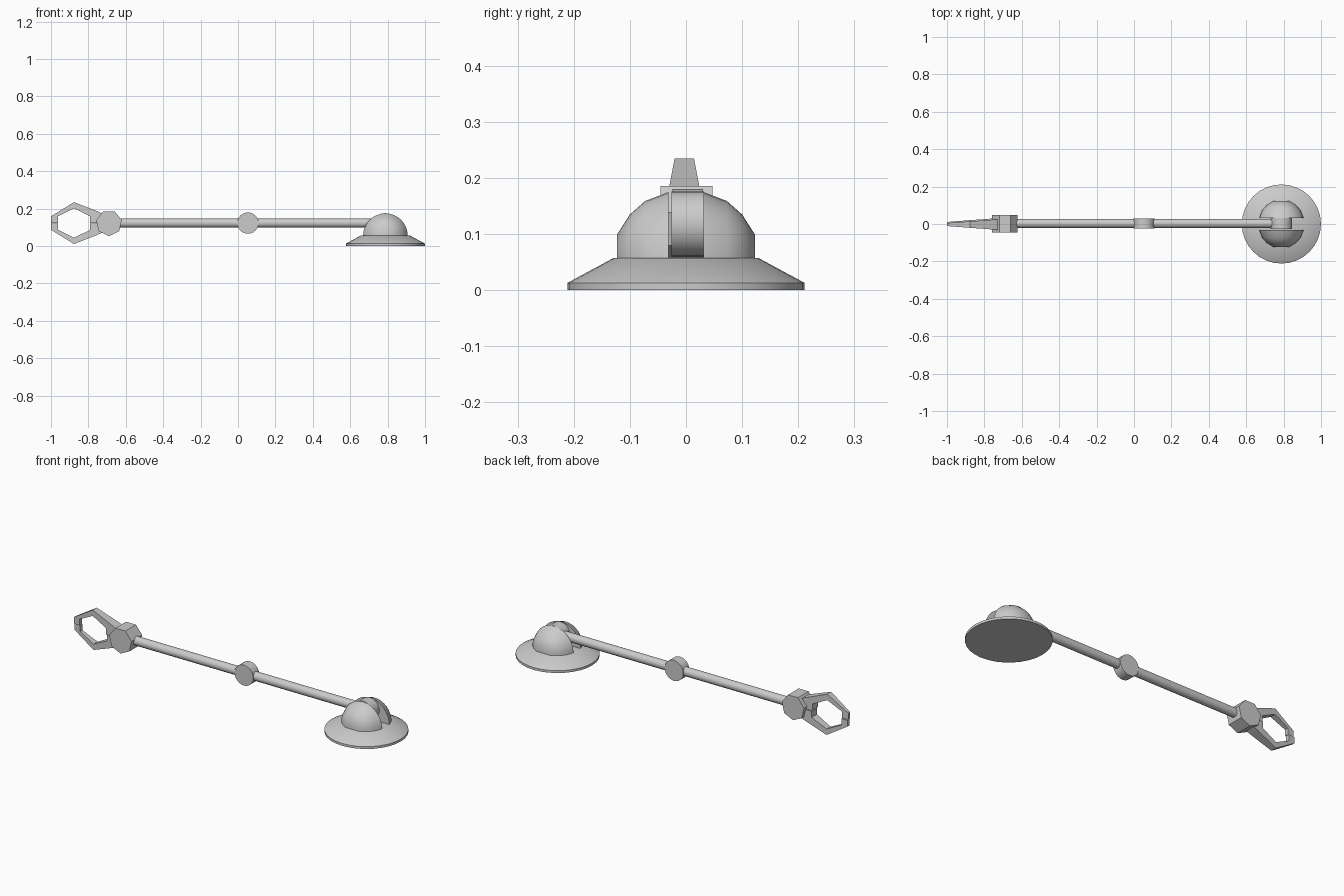
import bpy, bmesh, math
from mathutils import Matrix

if "Cube" in bpy.data.objects:
    bpy.data.objects.remove(bpy.data.objects["Cube"])

grey = bpy.data.materials.new("plain grey")
grey.diffuse_color = (0.6, 0.6, 0.6, 1)
grey.use_nodes = True
grey.node_tree.nodes["Principled BSDF"].inputs["Base Color"].default_value = grey.diffuse_color

BASE_X, ARM_Z, ARM_Y = 0.788, 0.123, 0.003


def finish(name, bm, smooth=True):
    bmesh.ops.recalc_face_normals(bm, faces=bm.faces)
    mesh = bpy.data.meshes.new(name)
    bm.to_mesh(mesh)
    bm.free()
    mesh.materials.append(grey)
    ob = bpy.data.objects.new(name, mesh)
    bpy.context.collection.objects.link(ob)
    if smooth:
        bpy.ops.object.select_all(action='DESELECT')
        ob.select_set(True)
        bpy.context.view_layer.objects.active = ob
        bpy.ops.object.shade_smooth_by_angle(angle=math.radians(35))
    return ob


def cylinder(name, radius, length, sides, centre, axis, turn=0, smooth=True):
    """Capped cylinder along x or y."""
    bm = bmesh.new()
    bmesh.ops.create_cone(bm, cap_ends=True, segments=sides, radius1=radius,
                          radius2=radius, depth=length)
    tilt = (Matrix.Rotation(math.pi / 2, 4, 'Y') if axis == 'X'
            else Matrix.Rotation(math.pi / 2, 4, 'X'))
    bm.transform(Matrix.Translation(centre) @ tilt @ Matrix.Rotation(turn, 4, 'Z'))
    return finish(name, bm, smooth)


def rings_to_solid(name, rings):
    """Join rings of points into a capped solid."""
    bm = bmesh.new()
    rows = [[bm.verts.new(p) for p in ring] for ring in rings]
    n = len(rows[0])
    for a, b in zip(rows, rows[1:]):
        for i in range(n):
            j = (i + 1) % n
            bm.faces.new((a[i], a[j], b[j], b[i]))
    bm.faces.new(rows[0])
    bm.faces.new(rows[-1])
    return finish(name, bm)


# Round foot: thin rim and sloping skirt
SIDES = 32
foot = []
for r, z in ((0.2115, 0), (0.2115, 0.013), (0.130, 0.057)):
    foot.append([(BASE_X + r * math.cos(2 * math.pi * i / SIDES),
                  r * math.sin(2 * math.pi * i / SIDES), z) for i in range(SIDES)])
rings_to_solid("foot", foot)

# Two half-dome cheeks with flat outer ends, either side of the hinge slot
for side, name in ((-1, "front_cheek"), (1, "back_cheek")):
    rings = []
    for y, r in ((0.031, 0.119), (0.073, 0.103), (0.100, 0.079), (0.123, 0.043)):
        rings.append([(BASE_X + r * math.cos(math.pi * i / 16), side * y,
                       0.056 + r * math.sin(math.pi * i / 16)) for i in range(17)])
    rings_to_solid(name, rings)

# Hinge barrel, rods and elbow
cylinder("shoulder_hinge", 0.058, 0.058, 24, (BASE_X, ARM_Y, 0.118), 'Y')
cylinder("elbow", 0.057, 0.054, 24, (0.053, ARM_Y, ARM_Z), 'Y')
for name, x0, x1 in (("upper_arm", 0.053, BASE_X - 0.02), ("forearm", -0.66, 0.053)):
    cylinder(name, 0.0245, x1 - x0, 16, ((x0 + x1) / 2, ARM_Y, ARM_Z), 'X')

# Seven-sided wrist block, point towards the claw
cylinder("wrist", 0.070, 0.093, 7, (-0.690, 0.001, ARM_Z), 'Y', math.pi, False)

# Pincer jaws, tapering in thickness towards the tip; lower one mirrors the upper
jaw = [(-1.0, 0.001), (-1.0, 0.036), (-0.877, 0.112), (-0.754, 0.064), (-0.70, 0.04),
       (-0.70, 0.001), (-0.79, 0.001), (-0.79, 0.036), (-0.877, 0.079),
       (-0.963, 0.036), (-0.963, 0.001)]
for side, name in ((1, "upper_jaw"), (-1, "lower_jaw")):
    bm = bmesh.new()
    layers = []
    for s in (-1, 1):
        layers.append([bm.verts.new((x, side * -0.003 + s * (0.008 + 0.075 * (x + 1)),
                                     ARM_Z + side * h)) for x, h in jaw])
    a, b = layers
    n = len(jaw)
    for i in range(n):
        j = (i + 1) % n
        bm.faces.new((a[i], a[j], b[j], b[i]))
    bm.faces.new(a)
    bm.faces.new(b)
    finish(name, bm, False)
